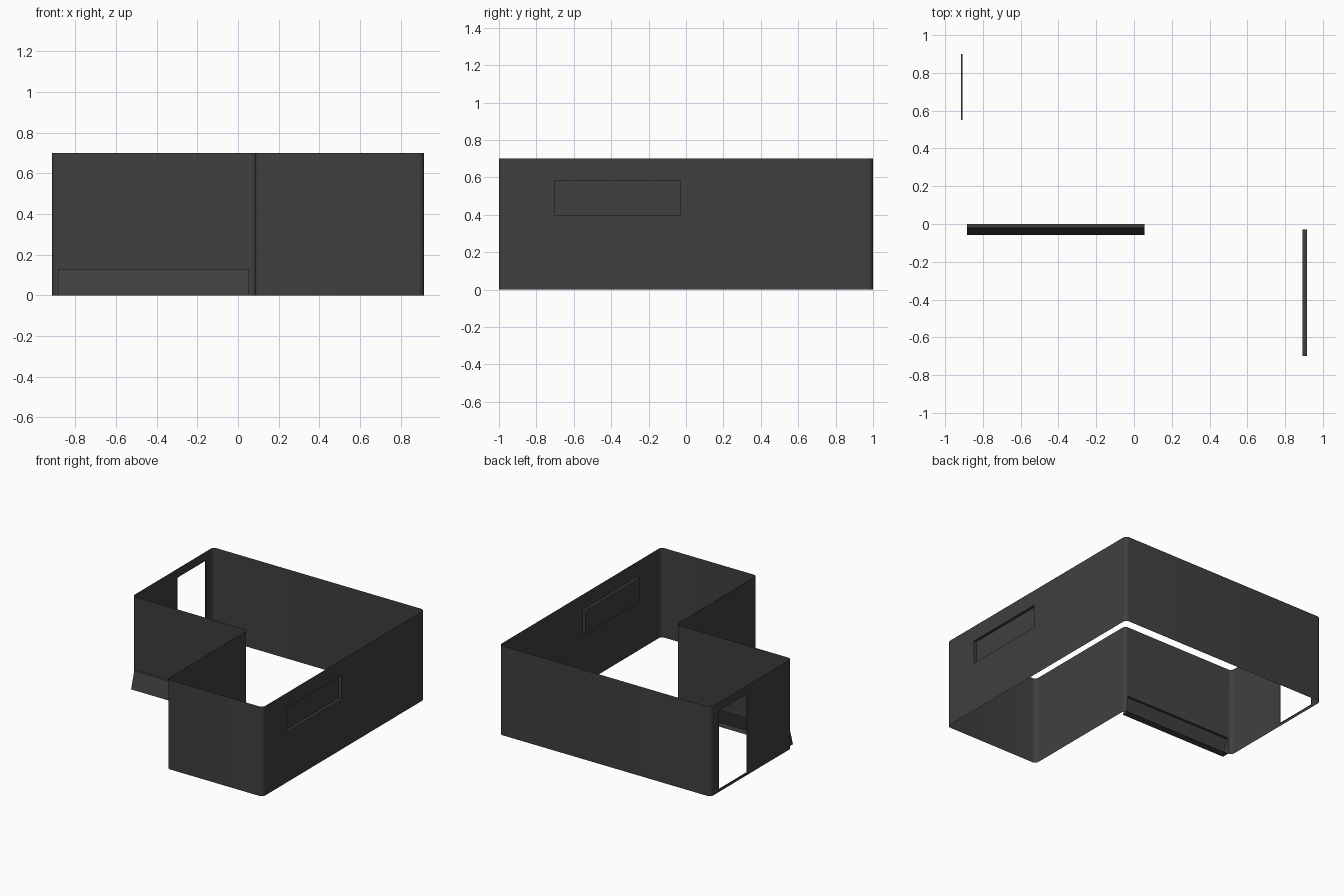
import bpy
import bmesh
from math import cos, sin, pi
from mathutils import Vector

cube = bpy.data.objects.get("Cube")
if cube:
    bpy.data.objects.remove(cube, do_unlink=True)

HALF_X, STEP_X, HEIGHT, RADIUS, SEGS = 0.915, 0.085, 0.7, 0.03, 5


def rounded(corners):
    """Outline with every right-angled corner replaced by a small arc."""
    pts = []
    for i, p in enumerate(corners):
        u = (corners[i - 1] - p).normalized()
        v = (corners[(i + 1) % len(corners)] - p).normalized()
        centre = p + (u + v) * RADIUS
        for k in range(SEGS + 1):
            t = k / SEGS * pi / 2
            pts.append(centre - (v * cos(t) + u * sin(t)) * RADIUS)
    return pts


def cut_panel(bm, face, axis, lo, hi, z_lo, z_hi):
    """Cut a rectangle out of a flat wall face and return the new face."""
    for ax, a, b in ((axis, lo, hi), (2, z_lo, z_hi)):
        for value in (a, b):
            co, no = Vector(), Vector()
            co[ax], no[ax] = value, 1
            geom = [face, *face.edges, *face.verts]
            bmesh.ops.bisect_plane(bm, geom=geom, dist=1e-5, plane_co=co, plane_no=no)
            mid = Vector(((lo + hi) / 2, (lo + hi) / 2, (z_lo + z_hi) / 2))
            # keep the piece on the panel's side of the cut
            pieces = {f for v in bm.verts if abs(v.co[ax] - value) < 1e-4
                      for f in v.link_faces}
            pieces.add(face)
            wall_ax = 1 - axis
            level = face.verts[0].co[wall_ax]
            for f in pieces:
                flat = all(abs(v.co[wall_ax] - level) < 1e-4 for v in f.verts)
                spans = all(min(v.co[k] for v in f.verts) < mid[k] < max(v.co[k] for v in f.verts)
                            for k in (axis, 2))
                if flat and spans:
                    face = f
                    break
    return face


def wall_at(bm, axis, value, along):
    """Find the wall face lying on axis = value that contains the given point."""
    other = 1 - axis
    for f in bm.faces:
        span = [v.co[other] for v in f.verts]
        if all(abs(v.co[axis] - value) < 1e-4 for v in f.verts) and min(span) < along < max(span):
            return f


def push(bm, face, depth):
    bmesh.ops.inset_individual(bm, faces=[face], thickness=0, depth=depth)
    return face


# L-shaped wall, open at top and bottom
outline = rounded([Vector(p) for p in (
    (-HALF_X, 0), (STEP_X, 0), (STEP_X, -1), (HALF_X, -1), (HALF_X, 1), (-HALF_X, 1))])
bm = bmesh.new()
low = [bm.verts.new((p.x, p.y, 0)) for p in outline]
high = [bm.verts.new((p.x, p.y, HEIGHT)) for p in outline]
for i in range(len(low)):
    j = (i + 1) % len(low)
    bm.faces.new((low[i], low[j], high[j], high[i]))

# Recessed window in the long side wall
window = cut_panel(bm, wall_at(bm, 0, HALF_X, -0.4), 1, -0.70, -0.03, 0.395, 0.58)
push(bm, window, -0.022)

# Doorway with a thin lining and a low sill
door = cut_panel(bm, wall_at(bm, 0, -HALF_X, 0.7), 1, 0.55, 0.90, 0.02, 0.635)
push(bm, door, -0.006)
bmesh.ops.delete(bm, geom=[door], context='FACES_ONLY')

# Sloping skirt along the foot of the recessed front wall
skirt = cut_panel(bm, wall_at(bm, 1, 0, -0.4), 0, -HALF_X + RADIUS, STEP_X - RADIUS, 0, 0.13)
push(bm, skirt, 0.02)
for v in skirt.verts:
    if v.co.z < 0.05:
        v.co.y = -0.058

mesh = bpy.data.meshes.new("wall_shell")
bm.to_mesh(mesh)
bm.free()

grey = bpy.data.materials.new("dark_grey")
grey.use_nodes = True
colour = (0.05, 0.05, 0.05, 1)
grey.diffuse_color = colour
grey.node_tree.nodes["Principled BSDF"].inputs["Base Color"].default_value = colour
mesh.materials.append(grey)

wall = bpy.data.objects.new("wall_shell", mesh)
bpy.context.collection.objects.link(wall)
bpy.ops.object.select_all(action='DESELECT')
wall.select_set(True)
bpy.context.view_layer.objects.active = wall
bpy.ops.object.shade_smooth_by_angle()
